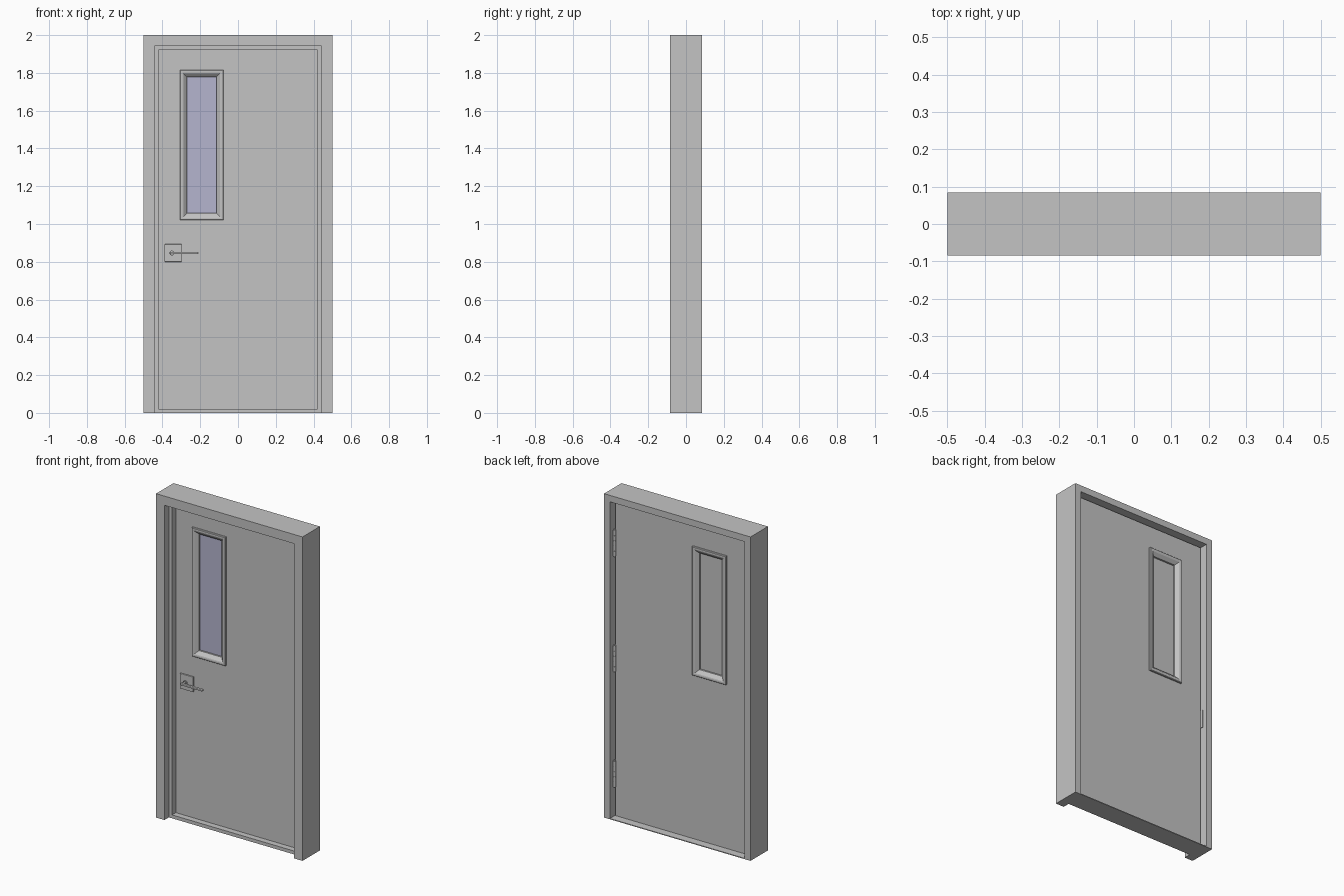
import bpy, bmesh, math
from mathutils import Matrix, Vector

if "Cube" in bpy.data.objects:
    bpy.data.objects.remove(bpy.data.objects["Cube"])


def material(name, rgb):
    m = bpy.data.materials.new(name)
    m.use_nodes = True
    m.diffuse_color = (*rgb, 1)
    m.node_tree.nodes["Principled BSDF"].inputs["Base Color"].default_value = (*rgb, 1)
    return m


GREY = material("painted steel grey", (0.55, 0.55, 0.55))
GLASS = material("pale blue glass", (0.46, 0.46, 0.62))


def finish(name, bm, mats=(GREY,), bevel=0.0):
    bmesh.ops.recalc_face_normals(bm, faces=bm.faces)
    mesh = bpy.data.meshes.new(name)
    bm.to_mesh(mesh)
    bm.free()
    for m in mats:
        mesh.materials.append(m)
    ob = bpy.data.objects.new(name, mesh)
    bpy.context.collection.objects.link(ob)
    if bevel:
        mod = ob.modifiers.new("soft edges", "BEVEL")
        mod.width = bevel
        mod.segments = 2
    return ob


def box(name, xs, ys, zs, bevel=0.0):
    bm = bmesh.new()
    bmesh.ops.create_cube(bm, size=1)
    lo, hi = Vector((xs[0], ys[0], zs[0])), Vector((xs[1], ys[1], zs[1]))
    for v in bm.verts:
        v.co = Vector([(lo[i] + hi[i]) / 2 + v.co[i] * (hi[i] - lo[i]) for i in range(3)])
    return finish(name, bm, bevel=bevel)


def cylinder(name, centre, radius, length, axis, sides=20):
    bm = bmesh.new()
    rot = Matrix.Rotation(math.pi / 2, 4, "X") if axis == "Y" else Matrix.Identity(4)
    bmesh.ops.create_cone(bm, cap_ends=True, segments=sides, radius1=radius,
                          radius2=radius, depth=length,
                          matrix=Matrix.Translation(centre) @ rot)
    ob = finish(name, bm)
    for p in ob.data.polygons:
        p.use_smooth = len(p.vertices) == 4
    return ob


def ring_body(name, rings, open_bottom=False):
    """Bridge rectangular loops (x0, x1, z0, z1, y) into a closed border."""
    bm = bmesh.new()
    loops = [[bm.verts.new((x, y, z)) for x, z in ((x0, z0), (x0, z1), (x1, z1), (x1, z0))]
             for x0, x1, z0, z1, y in rings]
    for a, b in zip(loops, loops[1:] + loops[:1]):
        for i in range(3 if open_bottom else 4):
            j = (i + 1) % 4
            bm.faces.new((a[i], a[j], b[j], b[i]))
    if open_bottom:
        for i in (0, 3):
            bm.faces.new([l[i] for l in loops])
    return finish(name, bm)


# Stepped frame: front opening, projecting stop, wider opening at the back
HALF, TOP, DEPTH = 0.5, 2.0, 0.085
STOP_FRONT, STOP_BACK = -0.042, -0.005
profile = [(0, -DEPTH), (0.057, -DEPTH), (0.057, STOP_FRONT), (0.079, STOP_FRONT),
           (0.079, STOP_BACK), (0.04, STOP_BACK), (0.04, DEPTH), (0, DEPTH)]
ring_body("door_frame", [(d - HALF, HALF - d, 0, TOP - d, y) for d, y in profile], True)

# Sill
box("sill_stop", (-0.46, 0.46), (STOP_FRONT, STOP_BACK), (0, 0.021))
box("sill_plate", (-0.46, 0.46), (STOP_BACK, DEPTH), (0, 0.005))

# Door leaf with a window opening
LEAF_FRONT, LEAF_BACK = -0.003, 0.041
outer = (-0.454, 0.454, 0.008, 1.954)
hole = (-0.29, -0.095, 1.04, 1.797)
ring_body("door_leaf", [(*outer, LEAF_FRONT), (*hole, LEAF_FRONT),
                        (*hole, LEAF_BACK), (*outer, LEAF_BACK)])

# Window trim on both faces, sloping in to the pane
PANE_Y = (LEAF_FRONT + LEAF_BACK) / 2


def inset(d, y):
    return (d - 0.308, -0.077 - d, 1.02 + d, 1.816 - d, y)


for side, sign in (("front", -1), ("back", 1)):
    face = PANE_Y + sign * 0.022
    steps = [(0, face), (0, face + sign * 0.008), (0.003, face + sign * 0.011),
             (0.013, face + sign * 0.011), (0.019, face + sign * 0.009),
             (0.038, face - sign * 0.008), (0.038, PANE_Y), (0.018, PANE_Y), (0.018, face)]
    ring_body(f"window_trim_{side}", [inset(d, y) for d, y in steps])

pane = box("window_pane", (-0.285, -0.1), (PANE_Y - 0.003, PANE_Y + 0.003), (1.045, 1.79))
pane.data.materials.append(GLASS)
for p in pane.data.polygons:
    p.material_index = 1 if p.normal.y < -0.5 else 0

# Lever handle on the front
box("handle_plate", (-0.389, -0.298), (-0.013, LEAF_FRONT), (0.8, 0.893), 0.002)
cylinder("handle_collar", (-0.35, -0.016, 0.846), 0.013, 0.01, "Y")
cylinder("handle_spindle", (-0.35, -0.03, 0.846), 0.007, 0.035, "Y")
box("handle_lever", (-0.362, -0.21), (-0.05, -0.034), (0.841, 0.852), 0.003)

# Latch strike on the jamb
box("strike_plate", (-0.46, -0.457), (0.0, 0.055), (0.79, 0.9))

# Three hinges on the back
for label, z in (("top", 1.695), ("middle", 0.982), ("bottom", 0.27)):
    for k in range(5):
        cylinder(f"{label}_hinge_knuckle_{k + 1}", (0.454, 0.049, z + (k - 2) * 0.032),
                 0.009, 0.031, "Z", 14)
    cylinder(f"{label}_hinge_pin", (0.454, 0.049, z), 0.005, 0.168, "Z", 12)
    box(f"{label}_hinge_leaf", (0.456, 0.46), (0.0, 0.05), (z - 0.08, z + 0.08))
